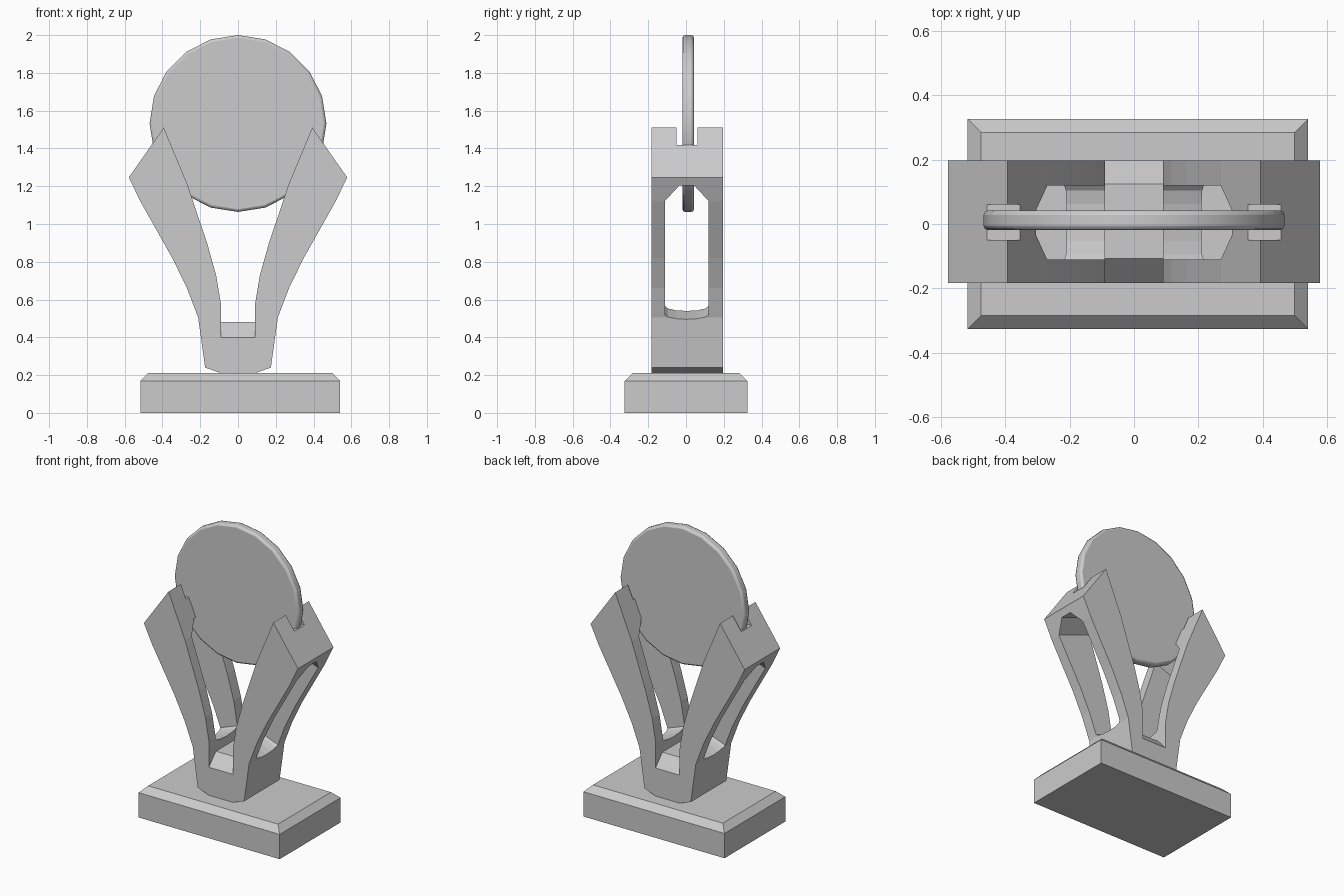
import bpy, bmesh
from math import pi, cos, sin
from mathutils import Vector

if "Cube" in bpy.data.objects:
    bpy.data.objects.remove(bpy.data.objects["Cube"])


def prism(name, pts, sweep):
    """Extrude a closed planar outline along the sweep vector."""
    bm = bmesh.new()
    face = bm.faces.new([bm.verts.new(p) for p in pts])
    new = bmesh.ops.extrude_face_region(bm, geom=[face])
    verts = [g for g in new["geom"] if isinstance(g, bmesh.types.BMVert)]
    bmesh.ops.translate(bm, verts=verts, vec=Vector(sweep))
    bmesh.ops.recalc_face_normals(bm, faces=bm.faces)
    me = bpy.data.meshes.new(name)
    bm.to_mesh(me)
    bm.free()
    ob = bpy.data.objects.new(name, me)
    bpy.context.collection.objects.link(ob)
    return ob


def cut(ob, cutter):
    cutter.hide_render = True
    cutter.hide_set(True)
    m = ob.modifiers.new("cut", "BOOLEAN")
    m.operation = "DIFFERENCE"
    m.solver = "EXACT"
    m.object = cutter


def rect(x0, x1, y0, y1, z):
    return [(x0, y0, z), (x1, y0, z), (x1, y1, z), (x0, y1, z)]


Y0, Y1 = -0.183, 0.197     # depth of the holder
YM = 0.004                 # middle of the slots

# Plinth with a chamfered top
base = prism("base", rect(-0.517, 0.541, -0.326, 0.326, 0), (0, 0, 0.21))
bm = bmesh.new()
bm.from_mesh(base.data)
top = [e for e in bm.edges if all(v.co.z > 0.2 for v in e.verts)]
bmesh.ops.bevel(bm, geom=top, offset=0.042, segments=1, affect="EDGES")
bm.to_mesh(base.data)
bm.free()

# Centre block joining the arms, sloped at front and back
block = [(Y0, 0.2), (Y1, 0.2), (Y1, 0.40), (0.125, 0.48), (-0.108, 0.48), (Y0, 0.40)]
prism("centre_block", [(-0.092, y, z) for y, z in block], (0.184, 0, 0))

# Flared arm, mirrored to the other side
inner = [(0.09, 0.21), (0.09, 0.575), (0.116, 0.73), (0.164, 0.90), (0.27, 1.215), (0.393, 1.51)]
outer = [(0.578, 1.247), (0.517, 1.12), (0.348, 0.82), (0.27, 0.66), (0.211, 0.505), (0.174, 0.24)]
arm = prism("arms", [(x, Y0, z) for x, z in inner + outer], (0, Y1 - Y0, 0))

# Window through the arm: arched foot, chamfered head, tilted sweep
slope = -0.37
window = [(0.115, 1.203), (0.04, 1.298), (-0.04, 1.298), (-0.115, 1.203)]
window += [(-0.115 * cos(pi * i / 6), 0.488 - 0.026 * sin(pi * i / 6)) for i in range(7)]
dx = -0.3
slot = prism("window_cutter", [(0.3 + dx, YM + y, z + slope * dx) for y, z in window],
             (0.9, 0, 0.9 * slope))
cut(arm, slot)

# Notch at the arm tip that holds the disc
notch = prism("notch_cutter", rect(0.2, 0.7, -0.05, 0.06, 1.418), (0, 0, 0.3))
cut(arm, notch)
arm.modifiers.new("mirror", "MIRROR").use_mirror_merge = False

# Upright twenty-sided disc with a rounded rim
R, zc, n = 0.468, 1.532, 20
ring = [(R * sin(2 * pi * i / n), -0.019, zc + R * cos(2 * pi * i / n)) for i in range(n)]
disc = prism("disc", ring, (0, 0.061, 0))
bev = disc.modifiers.new("rim", "BEVEL")
bev.width = 0.014
bev.segments = 2
bev.limit_method = "ANGLE"
bev.angle_limit = 1.0

bpy.ops.object.select_all(action="DESELECT")
disc.select_set(True)
bpy.context.view_layer.objects.active = disc
bpy.ops.object.shade_smooth_by_angle(angle=0.9)
